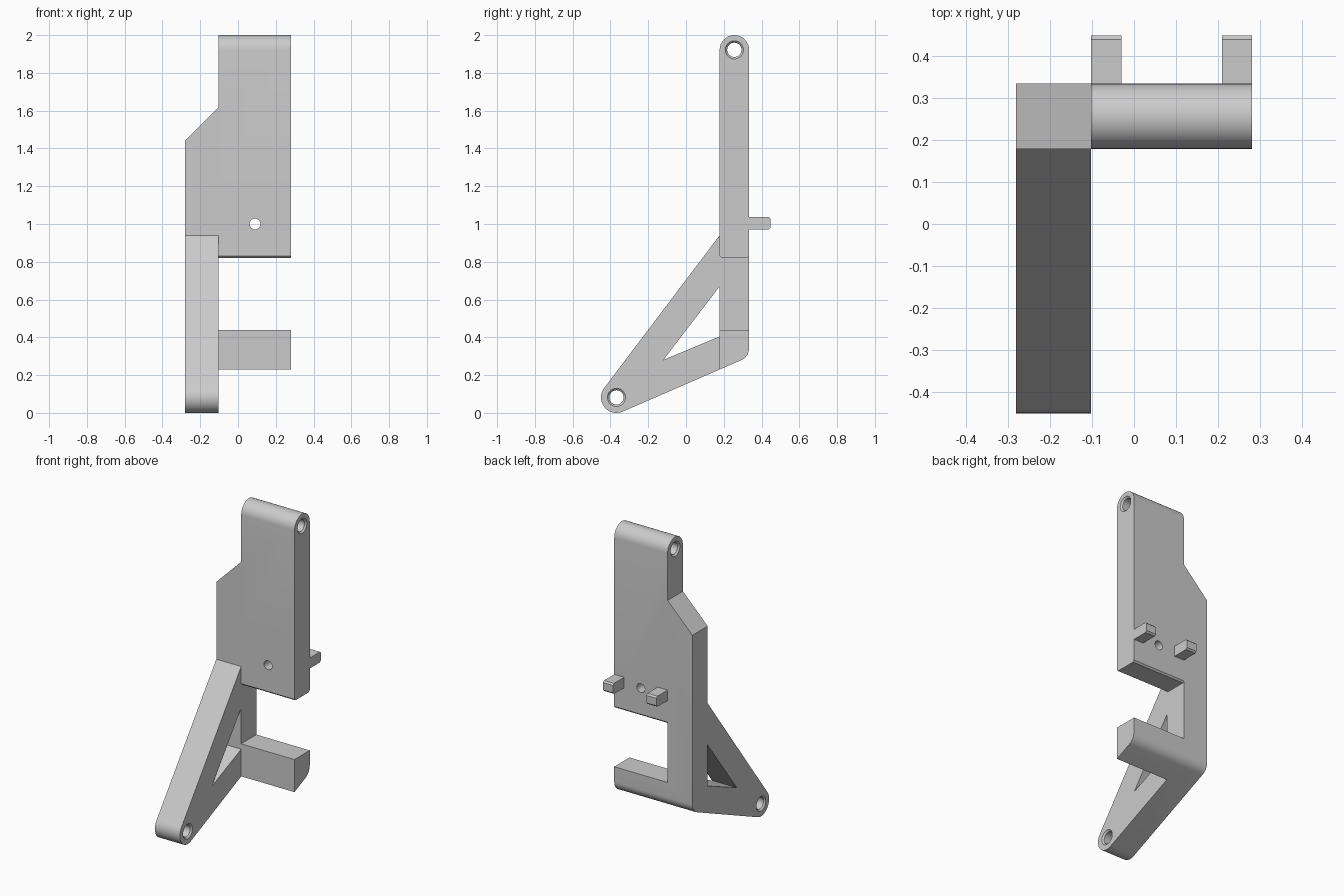
import bpy, bmesh
from math import pi, sin, cos, atan2, acos, hypot, radians

if "Cube" in bpy.data.objects:
    bpy.data.objects.remove(bpy.data.objects["Cube"], do_unlink=True)

grey = bpy.data.materials.new("plain grey")
grey.use_nodes = True
grey.diffuse_color = (0.6, 0.6, 0.6, 1)
grey.node_tree.nodes["Principled BSDF"].inputs["Base Color"].default_value = (0.6, 0.6, 0.6, 1)

LEFT, RIGHT, ARM = 0.28, -0.28, -0.102      # x limits, inner side of the arm
FRONT, BACK = 0.178, 0.334                  # y limits of the plate
TOP_EYE, FOOT_EYE = (0.256, 1.922), (-0.368, 0.082)


def arc(centre, r, a, b, n=16):
    return [(centre[0] + r * cos(a + (b - a) * i / n),
             centre[1] + r * sin(a + (b - a) * i / n)) for i in range(n + 1)]


def to_object(name, bm):
    bmesh.ops.recalc_face_normals(bm, faces=bm.faces)
    mesh = bpy.data.meshes.new(name)
    bm.to_mesh(mesh)
    bm.free()
    mesh.materials.append(grey)
    obj = bpy.data.objects.new(name, mesh)
    bpy.context.collection.objects.link(obj)
    return obj


def loft(name, rings, axis):
    """Join equal outlines, each given as (offset along axis, points)."""
    bm = bmesh.new()
    loops = [[bm.verts.new((t, u, v) if axis == "x" else (u, t, v)) for u, v in pts]
             for t, pts in rings]
    bm.faces.new(loops[0])
    bm.faces.new(loops[-1])
    for a, b in zip(loops, loops[1:]):
        for i in range(len(a)):
            j = (i + 1) % len(a)
            bm.faces.new((a[i], a[j], b[j], b[i]))
    return to_object(name, bm)


def prism(name, pts, axis, lo, hi):
    return loft(name, [(lo, pts), (hi, pts)], axis)


def rect(u0, u1, v0, v1):
    return [(u0, v0), (u1, v0), (u1, v1), (u0, v1)]


def circle(centre, r, n=32):
    return arc(centre, r, 0, 2 * pi, n)[:-1]


def combine(target, tool, operation="DIFFERENCE"):
    tool.hide_render = True
    mod = target.modifiers.new(tool.name, "BOOLEAN")
    mod.operation, mod.solver, mod.object = operation, "EXACT", tool
    bpy.context.view_layer.objects.active = target
    bpy.ops.object.modifier_apply(modifier=mod.name)
    bpy.data.objects.remove(tool, do_unlink=True)


def tangent_angle(point, centre, r, side):
    dy, dz = point[0] - centre[0], point[1] - centre[1]
    return atan2(dz, dy) + side * acos(r / hypot(dy, dz))


# Side profile: upright plate, rounded heel and slanted arm with round foot
upper = tangent_angle((FRONT, 0.94), FOOT_EYE, 0.082, 1)
lower = tangent_angle((BACK, 0.297), FOOT_EYE, 0.082, -1)
profile = (arc(TOP_EYE, 0.078, 0, pi) + [(FRONT, 0.94)]
           + arc(FOOT_EYE, 0.082, upper, lower + 2 * pi)
           + arc((BACK - 0.07, 0.343), 0.07, radians(-66.5), 0, 8))
bracket = prism("bracket", profile, "x", RIGHT, LEFT)

# Clear the space beside the arm, the gap above the ledge and the top shoulder
combine(bracket, prism("arm_side_cut", rect(-0.6, FRONT, -0.1, 1.2), "x", ARM, 0.5))
lip = [(0.17, 0.44), (0.342, 0.44), (0.342, 0.838), (0.324, 0.82), (0.188, 0.82), (0.17, 0.838)]
combine(bracket, prism("gap_cut", lip, "x", ARM, 0.5))
shoulder = [(-0.4, 1.32), (ARM, 1.618), (ARM, 2.2), (-0.4, 2.2)]
shoulder[0] = (-0.4, 1.32)
combine(bracket, prism("shoulder_cut", shoulder, "y", -0.1, 0.6))

# Triangular window in the arm
window = [(FRONT, 0.67), (-0.12, 0.28), (FRONT, 0.405)]
combine(bracket, prism("window_cut", window, "x", -0.4, 0))

# Countersunk pivot holes, and the small hole through the plate
for name, centre, lo, hi in (("top_eye", TOP_EYE, ARM, LEFT), ("foot_eye", FOOT_EYE, RIGHT, ARM)):
    steps = ((lo - 0.01, 0.058), (lo + 0.01, 0.038), (hi - 0.01, 0.038), (hi + 0.01, 0.058))
    combine(bracket, loft(name, [(x, circle(centre, r)) for x, r in steps], "x"))
combine(bracket, prism("pin_hole", circle((0.09, 1.0), 0.029), "y", 0.1, 0.5))

# Two chamfered pegs on the back
peg = [(0.3, 0.97), (0.438, 0.97), (0.448, 0.98), (0.448, 1.028), (0.438, 1.038), (0.3, 1.038)]
for name, lo, hi in (("right_peg", ARM, -0.03), ("left_peg", 0.209, LEFT)):
    combine(bracket, prism(name, peg, "x", lo, hi), "UNION")

bpy.ops.object.select_all(action="DESELECT")
bracket.select_set(True)
bpy.context.view_layer.objects.active = bracket
bpy.ops.object.shade_smooth_by_angle(angle=radians(30))
